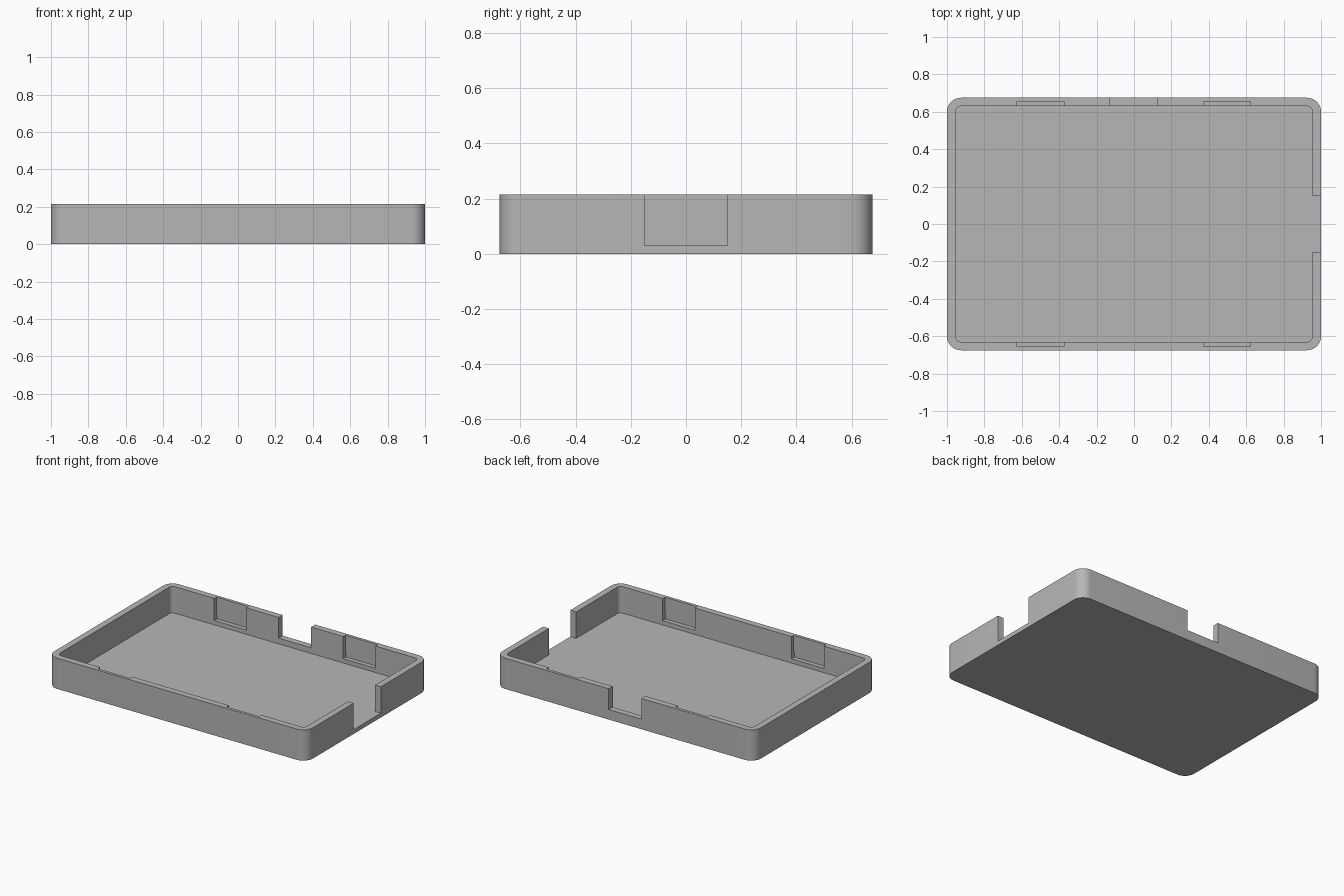
import bpy
import bmesh
import math

cube = bpy.data.objects.get("Cube")
if cube:
    bpy.data.objects.remove(cube, do_unlink=True)

HALF_X, HALF_Y, HEIGHT = 1.0, 0.675, 0.215
WALL, FLOOR = 0.045, 0.03
ABOVE = 0.3  # cutters reach past the rim

grey = bpy.data.materials.new("plain_grey")
grey.use_nodes = True
colour = (0.47, 0.47, 0.47, 1.0)
grey.diffuse_color = colour
grey.node_tree.nodes["Principled BSDF"].inputs["Base Color"].default_value = colour


def make_object(name, bm):
    bmesh.ops.recalc_face_normals(bm, faces=bm.faces)
    mesh = bpy.data.meshes.new(name)
    bm.to_mesh(mesh)
    bm.free()
    mesh.materials.append(grey)
    obj = bpy.data.objects.new(name, mesh)
    bpy.context.collection.objects.link(obj)
    return obj


def rounded_slab(name, hx, hy, radius, z0, z1, steps=10):
    """Extruded rectangle with rounded vertical corners."""
    bm = bmesh.new()
    ring = []
    for quarter, (sx, sy) in enumerate([(1, 1), (-1, 1), (-1, -1), (1, -1)]):
        for i in range(steps + 1):
            a = (quarter + i / steps) * math.pi / 2
            ring.append(bm.verts.new((sx * (hx - radius) + radius * math.cos(a),
                                      sy * (hy - radius) + radius * math.sin(a), z0)))
    base = bm.faces.new(ring)
    top = bmesh.ops.extrude_face_region(bm, geom=[base], use_keep_orig=True)
    verts = [v for v in top["geom"] if isinstance(v, bmesh.types.BMVert)]
    bmesh.ops.translate(bm, verts=verts, vec=(0, 0, z1 - z0))
    return make_object(name, bm)


def box(name, xs, ys, zs):
    bm = bmesh.new()
    bmesh.ops.create_cube(bm, size=1)
    for v in bm.verts:
        v.co = [(lo + hi) / 2 + c * (hi - lo)
                for c, (lo, hi) in zip(v.co, (sorted(xs), sorted(ys), sorted(zs)))]
    return make_object(name, bm)


# Solid tray body and its cavity
tray = rounded_slab("tray", HALF_X, HALF_Y, 0.075, 0, HEIGHT)
cutters = [rounded_slab("cavity_cutter", HALF_X - WALL, HALF_Y - WALL, 0.03, FLOOR, ABOVE)]

# Openings in the end wall and the back wall
cutters.append(box("end_opening_cutter", (0.9, 1.1), (-0.15, 0.15), (FLOOR, ABOVE)))
cutters.append(box("back_opening_cutter", (-0.127, 0.125), (0.6, 0.75), (0.07, ABOVE)))

# Clip recesses inside both long walls, each with a deeper groove at its foot
for side in (-1, 1):
    for x in (-0.5, 0.497):
        xs = (x - 0.125, x + 0.125)
        cutters.append(box("clip_recess_cutter", xs, (side * 0.6, side * 0.654), (0.06, ABOVE)))
        cutters.append(box("clip_groove_cutter", xs, (side * 0.61, side * 0.661), (0.06, 0.1)))

for cutter in cutters:
    cutter.hide_render = True
    mod = tray.modifiers.new(cutter.name, 'BOOLEAN')
    mod.operation = 'DIFFERENCE'
    mod.solver = 'EXACT'
    mod.object = cutter

# Apply the cuts, then drop the cutters
graph = bpy.context.evaluated_depsgraph_get()
result = bpy.data.meshes.new_from_object(tray.evaluated_get(graph))
tray.modifiers.clear()
tray.data = result
for cutter in cutters:
    bpy.data.objects.remove(cutter, do_unlink=True)

# Smooth corners, sharp edges
bpy.ops.object.select_all(action='DESELECT')
tray.select_set(True)
bpy.context.view_layer.objects.active = tray
bpy.ops.object.shade_smooth_by_angle(angle=math.radians(30))
